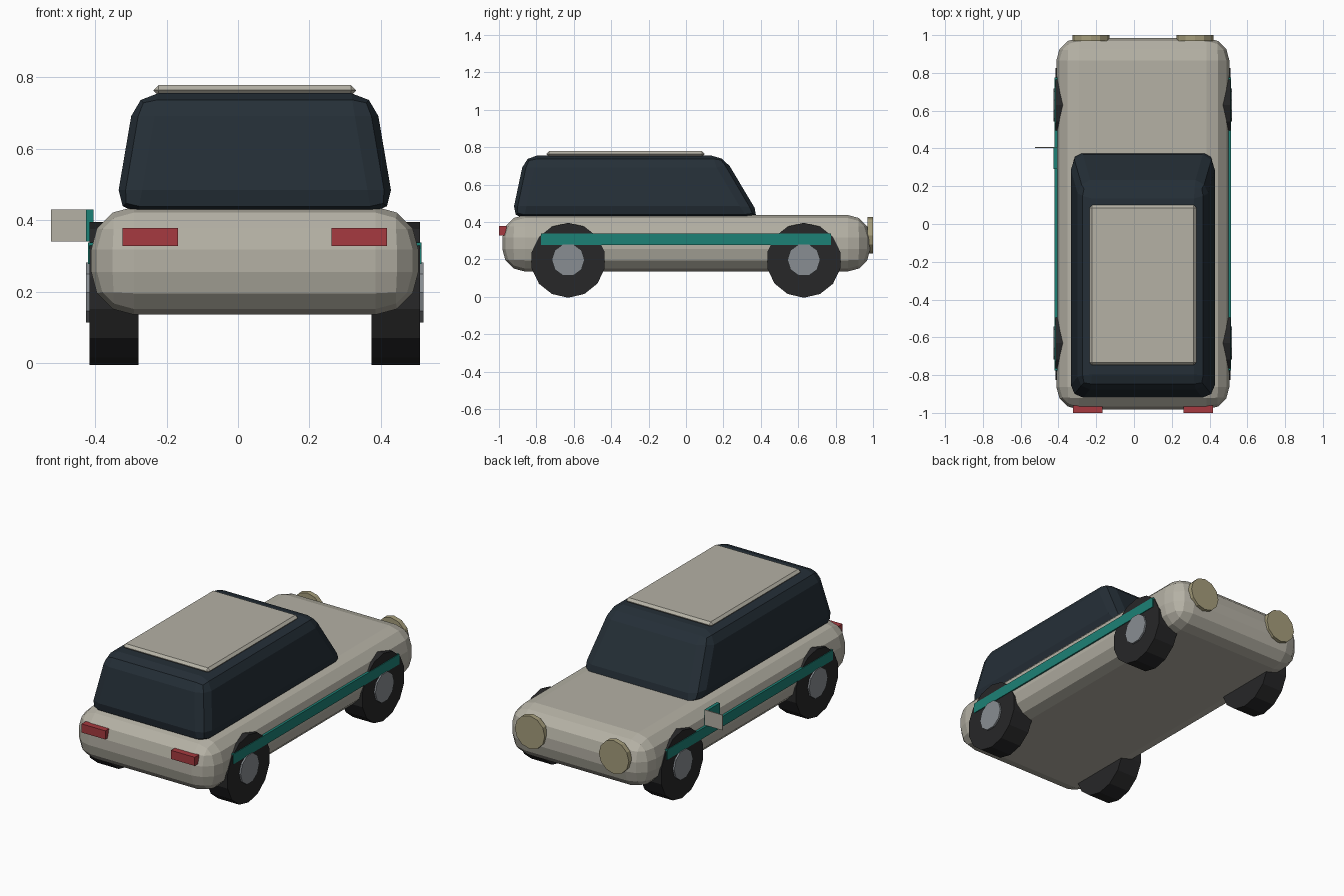
import bpy, bmesh, math
from mathutils import Matrix

if "Cube" in bpy.data.objects:
    bpy.data.objects.remove(bpy.data.objects["Cube"])

CX = 0.047  # car centreline (a single side mirror shifts it off x = 0)


def material(name, rgb):
    m = bpy.data.materials.new(name)
    m.diffuse_color = (*rgb, 1)
    m.use_nodes = True
    m.node_tree.nodes["Principled BSDF"].inputs["Base Color"].default_value = m.diffuse_color
    return m


PAINT = material("paint", (0.46, 0.44, 0.375))
GLASS = material("dark_glass", (0.018, 0.028, 0.038))
RUBBER = material("rubber", (0.02, 0.02, 0.021))
METAL = material("metal", (0.25, 0.27, 0.29))
TEAL = material("teal", (0.012, 0.22, 0.18))
RED = material("red", (0.38, 0.042, 0.05))
LAMP = material("lamp", (0.38, 0.34, 0.2))


def finish(name, bm, mat, bevel=0, segments=1):
    bmesh.ops.recalc_face_normals(bm, faces=bm.faces)
    me = bpy.data.meshes.new(name)
    bm.to_mesh(me)
    bm.free()
    me.materials.append(mat)
    ob = bpy.data.objects.new(name, me)
    bpy.context.collection.objects.link(ob)
    if bevel:
        mod = ob.modifiers.new("bevel", 'BEVEL')
        mod.width, mod.segments = bevel, segments
        mod.limit_method = 'NONE'
    return ob


def box(name, x, y, z, mat, bevel=0, segments=1, top=None):
    """Box from (min, max) ranges; top gives other x and y ranges for the upper face."""
    bm = bmesh.new()
    bmesh.ops.create_cube(bm, size=2)
    for v in bm.verts:
        i, j, k = (int(c > 0) for c in v.co)
        xr, yr = top if top and k else (x, y)
        v.co = (xr[i], yr[j], z[k])
    return finish(name, bm, mat, bevel, segments)


def cylinder(name, centre, radius, depth, sides, axis, mat, turn=0):
    bm = bmesh.new()
    bmesh.ops.create_cone(bm, cap_ends=True, segments=sides,
                          radius1=radius, radius2=radius, depth=depth)
    tilt = Matrix.Rotation(math.pi / 2, 4, 'Y' if axis == 'X' else 'X')
    bm.transform(Matrix.Translation(centre) @ tilt @ Matrix.Rotation(turn, 4, 'Z'))
    return finish(name, bm, mat)


def mirrored(side, a, b):
    return tuple(sorted((CX + side * a, CX + side * b)))


def wide(half):
    return (CX - half, CX + half)


# Body shell, tapered cabin and roof panel
box("body", wide(0.458), (-0.982, 0.985), (0.135, 0.437), PAINT, 0.12, 3)
box("cabin", wide(0.392), (-0.933, 0.40), (0.42, 0.755), GLASS, 0.065, 2,
    top=(wide(0.335), (-0.862, 0.20)))
box("roof_panel", wide(0.283), (-0.747, 0.1), (0.748, 0.778), PAINT, 0.014)

for s, side in ((-1, "left"), (1, "right")):
    # Wheels: fourteen-sided tyres, flat on the ground
    for y, end in ((-0.63, "rear"), (0.63, "front")):
        cylinder(f"{end}_{side}_tyre", (CX + s * 0.3945, y, 0.195), 0.2, 0.137,
                 14, 'X', RUBBER, math.pi / 2)
        cylinder(f"{end}_{side}_hub", (CX + s * 0.447, y, 0.197), 0.088, 0.051,
                 10, 'X', METAL)
    # Side stripe and lights
    box(f"{side}_stripe", mirrored(s, 0.445, 0.467), (-0.775, 0.775),
        (0.277, 0.337), TEAL)
    box(f"{side}_tail_light", mirrored(s, 0.215, 0.37), (-1.0, -0.96),
        (0.327, 0.378), RED)
    cylinder(f"{side}_headlight", (CX + s * 0.275, 0.985, 0.328), 0.098, 0.03,
             12, 'Y', LAMP)

# Single side mirror: mount plate and thin outward plate
box("mirror_mount", (-0.425, -0.405), (0.29, 0.405), (0.34, 0.43), TEAL)
box("mirror_plate", (-0.523, -0.41), (0.402, 0.408), (0.34, 0.43), PAINT)
